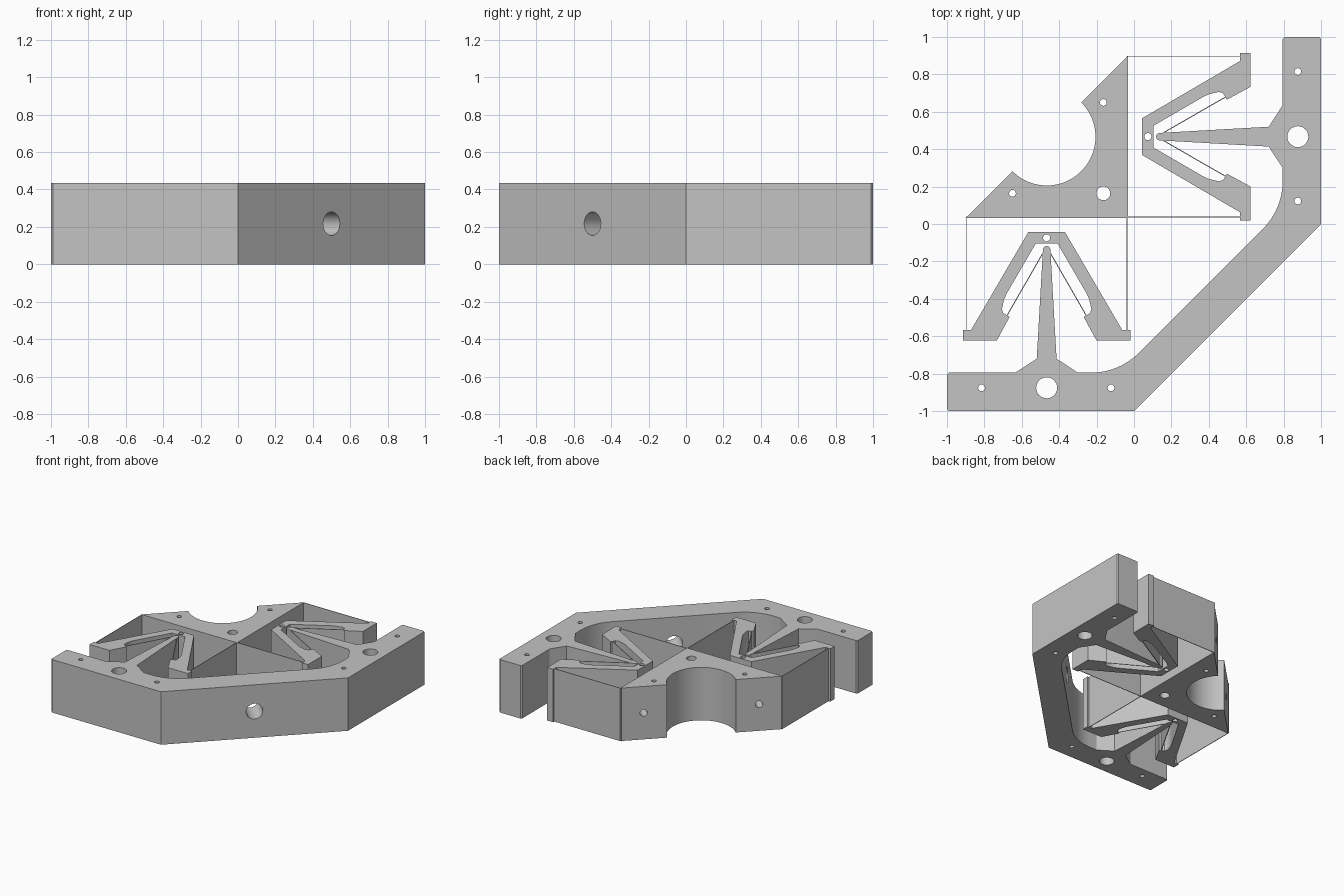
import bpy, bmesh, math
from mathutils import Vector

if "Cube" in bpy.data.objects:
    bpy.data.objects.remove(bpy.data.objects["Cube"])

H = 0.435          # plate height
CX = -0.467        # centre line of the front flexure unit
metal = bpy.data.materials.new("light grey")
metal.diffuse_color = (0.55, 0.55, 0.55, 1)
metal.use_nodes = True
metal.node_tree.nodes["Principled BSDF"].inputs["Base Color"].default_value = metal.diffuse_color


def swap(points):
    """Mirror across the diagonal y = -x."""
    return [(-y, -x) for x, y in points]


def flip(points):
    """Mirror across the centre line of the front flexure unit."""
    return [(2 * CX - x, y) for x, y in points]


def arc(cx, cy, r, a0, a1, n):
    angles = [math.radians(a0 + (a1 - a0) * i / n) for i in range(n + 1)]
    return [(cx + r * math.cos(a), cy + r * math.sin(a)) for a in angles]


def circle(cx, cy, r, n=32):
    return arc(cx, cy, r, 0, 360, n)[:-1]


def plate(name, outline, holes=()):
    """Extrude a flat outline with holes to the full height."""
    curve = bpy.data.curves.new(name, 'CURVE')
    curve.dimensions = '2D'
    curve.fill_mode = 'BOTH'
    curve.extrude = H / 2
    for loop in [outline, *holes]:
        spline = curve.splines.new('POLY')
        spline.points.add(len(loop) - 1)
        for p, (x, y) in zip(spline.points, loop):
            p.co = (x, y, 0, 1)
        spline.use_cyclic_u = True
    temp = bpy.data.objects.new(name + "_profile", curve)
    bpy.context.collection.objects.link(temp)
    deps = bpy.context.evaluated_depsgraph_get()
    mesh = bpy.data.meshes.new_from_object(temp.evaluated_get(deps))
    bpy.data.objects.remove(temp)
    bm = bmesh.new()
    bm.from_mesh(mesh)
    bmesh.ops.remove_doubles(bm, verts=bm.verts, dist=0.0002)
    bmesh.ops.translate(bm, verts=bm.verts, vec=(0, 0, H / 2))
    bmesh.ops.recalc_face_normals(bm, faces=bm.faces)
    bm.to_mesh(mesh)
    bm.free()
    mesh.name = name
    mesh.materials.clear()
    mesh.materials.append(metal)
    obj = bpy.data.objects.new(name, mesh)
    bpy.context.collection.objects.link(obj)
    return obj


def select(obj):
    bpy.ops.object.select_all(action='DESELECT')
    obj.select_set(True)
    bpy.context.view_layer.objects.active = obj


def drill(obj, x, y, r, depth):
    """Cut a horizontal hole along the (1, -1) direction."""
    rot = Vector((1, -1, 0)).to_track_quat('Z', 'Y').to_euler()
    bpy.ops.mesh.primitive_cylinder_add(vertices=32, radius=r, depth=2 * depth,
                                        location=(x, y, H / 2), rotation=rot)
    cutter = bpy.context.object
    cutter.hide_render = True
    cutter.data.materials.append(metal)
    mod = obj.modifiers.new("hole", 'BOOLEAN')
    mod.operation = 'DIFFERENCE'
    mod.solver = 'EXACT'
    mod.object = cutter
    select(obj)
    bpy.ops.object.modifier_apply(modifier=mod.name)
    bpy.data.objects.remove(cutter)


def sheet(name, a, b, t=0.005):
    """Thin upright flexure between two plan points."""
    a, b = Vector(a), Vector(b)
    d = (b - a).normalized()
    n = Vector((-d.y, d.x)) * t / 2
    return plate(name, [tuple(p) for p in (a + n, b + n, b - n, a - n)])


# Outer frame: two arms with tapered beams joined by a diagonal bar
half = [(0, -1), (-0.99, -1), (-1, -0.99), (-1, -0.805), (-0.99, -0.795),
        (-0.635, -0.795), (-0.52, -0.72)]
half += arc(CX, -0.138, 0.02, 180, 0, 12)
half += [(-0.414, -0.72), (-0.30, -0.795)]
half += arc(-0.23, -0.433, 0.362, -90, -45, 12)
arm_holes = [circle(CX, -0.876, 0.056), circle(-0.815, -0.876, 0.018),
             circle(-0.123, -0.876, 0.018)]
frame = plate("outer_frame", half + swap(half)[::-1],
              arm_holes + [swap(h) for h in arm_holes])
drill(frame, 0.5, -0.5, 0.063, 0.4)

# Moving stage: triangular block with a half-round seat
stage_outline = [(-0.90, 0.033), (-0.032, 0.033), (-0.032, 0.90)]
stage_outline += arc(-0.466, 0.466, 0.26, 45, -135, 40)
stage = plate("stage", stage_outline,
              [circle(-0.164, 0.164, 0.037), circle(-0.164, 0.65, 0.018),
               circle(-0.65, 0.164, 0.018)])
drill(stage, -0.775, 0.158, 0.028, 0.12)
drill(stage, -0.158, 0.775, 0.028, 0.12)

# V-shaped bracket with pocketed legs
leg = [(-0.565, -0.043), (-0.872, -0.568), (-0.914, -0.568), (-0.914, -0.622),
       (-0.733, -0.622), (-0.665, -0.497), (-0.70, -0.476), (-0.706, -0.455),
       (-0.695, -0.405), (-0.683, -0.376), (-0.525, -0.104)]
bracket = leg + flip(leg)[::-1]
bracket_hole = circle(CX, -0.074, 0.019)

# Thin flexures: two outer, two inner
outer_sheet = [(-0.897, 0.04), (-0.897, -0.58)]
inner_sheet = [(CX - 0.011, -0.14), (-0.685, -0.50)]

for side, place in (("front", lambda p: p), ("right", swap)):
    plate(side + "_bracket", place(bracket), [place(bracket_hole)])
    sheet(side + "_outer_flexure_a", *place(outer_sheet))
    sheet(side + "_outer_flexure_b", *place(flip(outer_sheet)))
    sheet(side + "_inner_flexure_a", *place(inner_sheet))
    sheet(side + "_inner_flexure_b", *place(flip(inner_sheet)))

# Smooth the round walls, keep the edges sharp
for obj in list(bpy.context.scene.objects):
    select(obj)
    bpy.ops.object.shade_smooth_by_angle(angle=math.radians(30))
